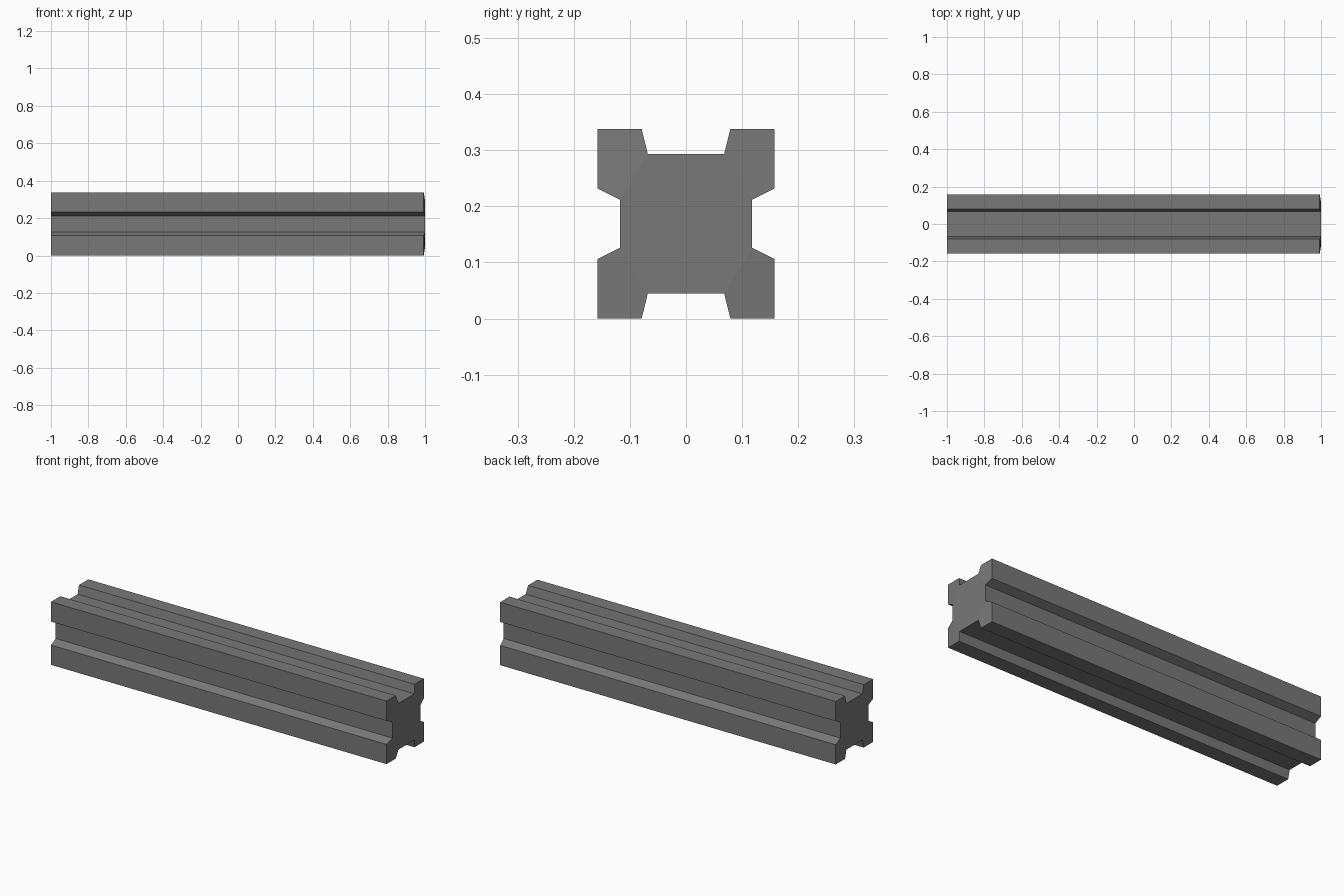
import bpy, bmesh

if "Cube" in bpy.data.objects:
    bpy.data.objects.remove(bpy.data.objects["Cube"])

HALF_HEIGHT = 0.169
LEFT, RIGHT, RIGHT_TIP = -1.0, 1.0, 0.993

# One corner lobe of the section (y, z from centre): top groove round to side groove
lobe = [(0.068, 0.124), (0.079, 0.169), (0.158, 0.169), (0.158, 0.063), (0.118, 0.043)]

# Mirror the lobe into four, keeping a continuous clockwise outline
section = (lobe
           + [(y, -z) for y, z in reversed(lobe)]
           + [(-y, -z) for y, z in lobe]
           + [(-y, z) for y, z in reversed(lobe)])

bm = bmesh.new()


def is_core(i):
    return i % 5 in (0, 4)


left = [bm.verts.new((LEFT, y, z + HALF_HEIGHT)) for y, z in section]
# The lobes are very slightly shorter than the core at the right end
right = [bm.verts.new((RIGHT if is_core(i) else RIGHT_TIP, y, z + HALF_HEIGHT))
         for i, (y, z) in enumerate(section)]

# Long sides
n = len(section)
for i in range(n):
    j = (i + 1) % n
    bm.faces.new((left[i], left[j], right[j], right[i]))

# End caps: octagonal core and four lobes
for ring in (left, right):
    bm.faces.new([v for i, v in enumerate(ring) if is_core(i)])
    for k in range(0, n, 5):
        bm.faces.new(ring[k:k + 5])

bmesh.ops.recalc_face_normals(bm, faces=bm.faces)
mesh = bpy.data.meshes.new("grooved_beam")
bm.to_mesh(mesh)
bm.free()

# Single grey metal colour
grey = bpy.data.materials.new("dark grey metal")
grey.diffuse_color = (0.19, 0.19, 0.19, 1)
grey.use_nodes = True
grey.node_tree.nodes["Principled BSDF"].inputs["Base Color"].default_value = grey.diffuse_color
mesh.materials.append(grey)

beam = bpy.data.objects.new("grooved_beam", mesh)
bpy.context.collection.objects.link(beam)
